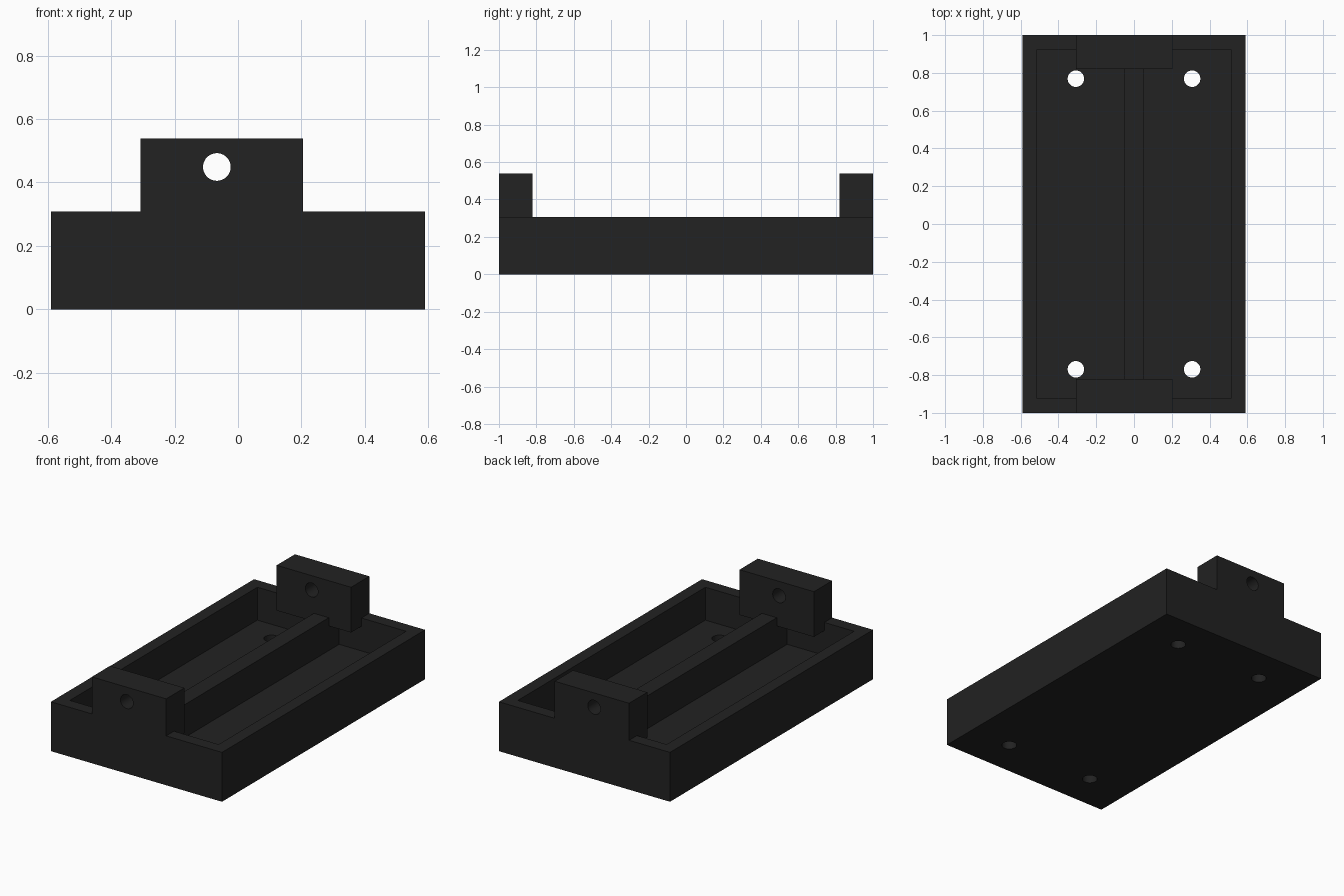
import bpy, math

if "Cube" in bpy.data.objects:
    bpy.data.objects.remove(bpy.data.objects["Cube"])

MM = 2 / 78  # the tray is 78 units long

black = bpy.data.materials.new("matte_black")
black.diffuse_color = (0.016, 0.016, 0.016, 1)
black.use_nodes = True
black.node_tree.nodes["Principled BSDF"].inputs["Base Color"].default_value = black.diffuse_color


def box(name, x0, x1, y0, y1, z0, z1):
    """Axis-aligned block given by its limits."""
    bpy.ops.mesh.primitive_cube_add(size=1)
    ob = bpy.context.object
    ob.name = name
    ob.scale = [(b - a) * MM for a, b in ((x0, x1), (y0, y1), (z0, z1))]
    ob.location = [(a + b) / 2 * MM for a, b in ((x0, x1), (y0, y1), (z0, z1))]
    bpy.ops.object.transform_apply(location=True, rotation=True, scale=True)
    ob.data.materials.append(black)
    return ob


def rod(name, x, y, z, depth, along_y=False):
    """Round cutter for a drilled hole."""
    bpy.ops.mesh.primitive_cylinder_add(
        vertices=48, radius=1.7 * MM, depth=depth * MM,
        location=(x * MM, y * MM, z * MM),
        rotation=(math.pi / 2 if along_y else 0, 0, 0))
    ob = bpy.context.object
    ob.name = name
    bpy.ops.object.transform_apply(location=True, rotation=True, scale=True)
    ob.data.materials.append(black)
    return ob


def combine(target, tool, operation):
    """Apply a boolean and discard the tool."""
    mod = target.modifiers.new(operation, 'BOOLEAN')
    mod.operation = operation
    mod.solver = 'EXACT'
    mod.object = tool
    bpy.context.view_layer.objects.active = target
    bpy.ops.object.modifier_apply(modifier=mod.name)
    bpy.data.objects.remove(tool)


# Open tray with thin walls and a floor
tray = box("tray", -23, 23, -39, 39, 0, 12)
combine(tray, box("cavity", -20, 20, -36, 36, 4, 20), 'DIFFERENCE')

# Long rib dividing the tray
combine(tray, box("centre_rib", -2, 2, -37, 37, 3, 12), 'UNION')

# End lugs, overhanging the cavity
for s in (-1, 1):
    y0, y1 = sorted((s * 32, s * 39))
    combine(tray, box("end_lug", -12, 8, y0, y1, 10, 21), 'UNION')

# Cross hole through both lugs
for s in (-1, 1):
    combine(tray, rod("lug_hole", -2.6, s * 35.5, 17.5, 12, True), 'DIFFERENCE')

# Four mounting holes in the floor
for x in (-12, 12):
    for y in (-30, 30):
        combine(tray, rod("floor_hole", x, y, 2, 8), 'DIFFERENCE')

# Smooth hole walls, crisp edges elsewhere
bpy.ops.object.select_all(action='DESELECT')
tray.select_set(True)
bpy.context.view_layer.objects.active = tray
bpy.ops.object.shade_smooth_by_angle(angle=math.radians(30))
